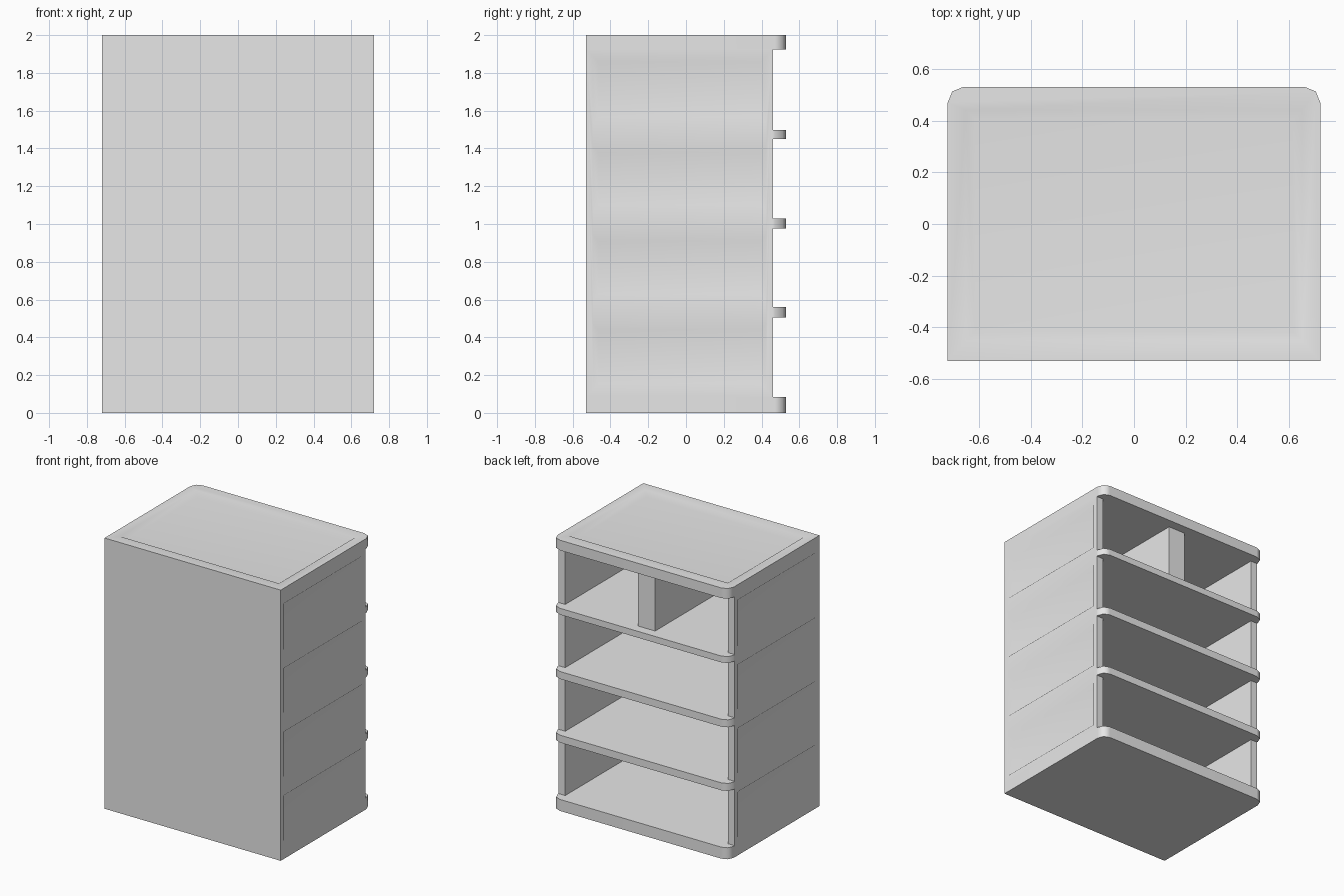
import bpy, bmesh, math

if "Cube" in bpy.data.objects:
    bpy.data.objects.remove(bpy.data.objects["Cube"])

W, FRONT, BACK, LIP = 0.72, -0.53, 0.46, 0.53   # half width, y of front, wall end, lip end
T, DEPTH = 0.055, 0.027                          # wall thickness, recess depth
INNER = W - T

grey = bpy.data.materials.new("plain grey")
grey.diffuse_color = (0.8, 0.8, 0.8, 1)
grey.use_nodes = True
grey.node_tree.nodes["Principled BSDF"].inputs["Base Color"].default_value = grey.diffuse_color


def make(name, bm):
    bmesh.ops.recalc_face_normals(bm, faces=bm.faces[:])
    mesh = bpy.data.meshes.new(name)
    bm.to_mesh(mesh)
    bm.free()
    mesh.materials.append(grey)
    ob = bpy.data.objects.new(name, mesh)
    bpy.context.collection.objects.link(ob)
    return ob


def box(name, x0, x1, y0, y1, z0, z1):
    bm = bmesh.new()
    pts = [(x, y, z) for x in (x0, x1) for y in (y0, y1) for z in (z0, z1)]
    bmesh.ops.convex_hull(bm, input=[bm.verts.new(p) for p in pts])
    bmesh.ops.dissolve_limit(bm, angle_limit=0.01, verts=bm.verts[:], edges=bm.edges[:])
    return make(name, bm)


def slab(name, outline, z0, z1):
    bm = bmesh.new()
    face = bm.faces.new([bm.verts.new((x, y, z0)) for x, y in outline])
    top = bmesh.ops.extrude_face_region(bm, geom=[face])["geom"]
    bmesh.ops.translate(bm, vec=(0, 0, z1 - z0),
                        verts=[v for v in top if isinstance(v, bmesh.types.BMVert)])
    return make(name, bm)


def recess(ob, rects, slope, place):
    """Cut sloped-edge recesses; place(u, v, height) gives the 3D point."""
    bm = bmesh.new()
    for u0, u1, v0, v1 in rects:
        pts = []
        for h in (-DEPTH, DEPTH):
            g = slope * h / DEPTH
            pts += [place(u, v, h) for u in (u0 - g, u1 + g) for v in (v0 - g, v1 + g)]
        bmesh.ops.convex_hull(bm, input=[bm.verts.new(p) for p in pts])
    bmesh.ops.dissolve_limit(bm, angle_limit=0.01, verts=bm.verts[:], edges=bm.edges[:])
    cutter = make("recess_cutter", bm)
    cutter.hide_render = True
    mod = ob.modifiers.new("recess", "BOOLEAN")
    mod.operation, mod.solver, mod.object = "DIFFERENCE", "EXACT", cutter
    deps = bpy.context.evaluated_depsgraph_get()
    mesh = bpy.data.meshes.new_from_object(ob.evaluated_get(deps))
    ob.modifiers.clear()
    ob.data = mesh
    bpy.data.objects.remove(cutter)


def smooth(ob):
    bpy.ops.object.select_all(action="DESELECT")
    ob.select_set(True)
    bpy.context.view_layer.objects.active = ob
    bpy.ops.object.shade_smooth_by_angle(angle=math.radians(65))
    mod = ob.modifiers.new("weighted", "WEIGHTED_NORMAL")
    mod.keep_sharp = True


# Rounded lip along the open back, right to left
R = 0.06
right_arc = [(W - R + R * math.cos(a), LIP - R + R * math.sin(a))
             for a in (0, math.pi / 4, math.pi / 2)]
lip = right_arc + [(-x, y) for x, y in reversed(right_arc)]

full = [(-W, FRONT), (W, FRONT)] + lip
shelf = ([(-INNER, FRONT + T), (INNER, FRONT + T), (INNER, BACK), (W, BACK)]
         + lip + [(-W, BACK), (-INNER, BACK)])

# Base, top and the three shelves
Z0, Z1 = 0.085, 1.925
smooth(slab("base", full, 0, Z0))
top = slab("top", full, Z1, 2.0)
recess(top, [(-0.65, 0.65, -0.45, 0.44)], 0.035, lambda u, v, h: (u, v, 2.0 + h))
smooth(top)
for i, (a, b) in enumerate([(0.505, 0.56), (0.975, 1.03), (1.45, 1.497)]):
    smooth(slab(f"shelf_{i + 1}", shelf, a, b))

# Side walls with four recessed panels each
panels = [(-0.493, 0.425, a, b) for a, b in
          [(0.125, 0.47), (0.598, 0.94), (1.07, 1.41), (1.535, 1.888)]]
for name, s in (("right_wall", 1), ("left_wall", -1)):
    wall = box(name, *sorted((s * INNER, s * W)), FRONT, BACK, Z0, Z1)
    recess(wall, panels, 0.03, lambda u, v, h: (s * (W + h), u, v))
    smooth(wall)

# Closed front and the divider in the upper compartment
box("front_panel", -INNER, INNER, FRONT, FRONT + T, Z0, Z1)
box("divider", -0.07, 0.07, FRONT + T, BACK, 1.497, Z1)
